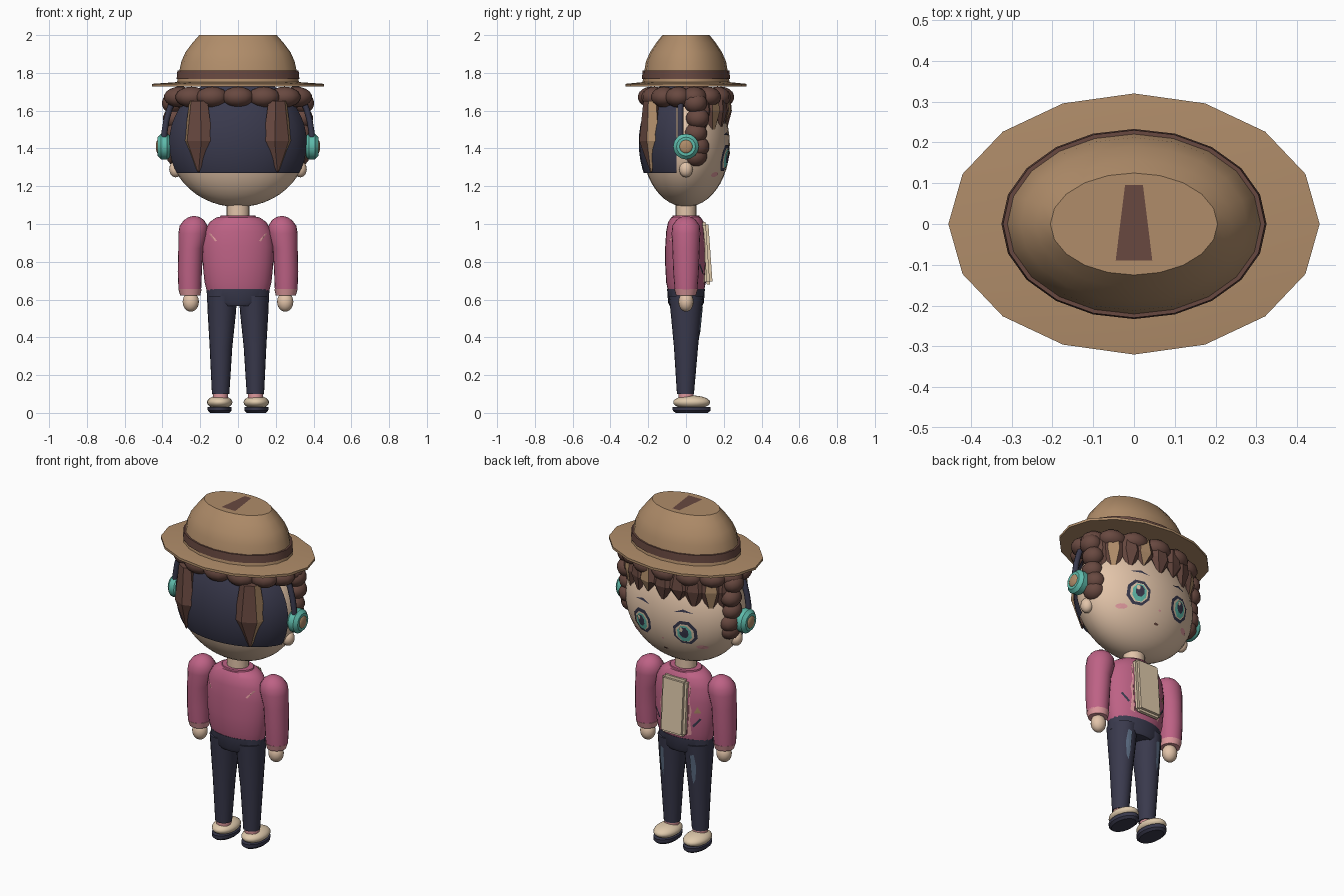
import bpy, bmesh
from math import sin, cos, pi, radians
from mathutils import Matrix, Vector
from mathutils.bvhtree import BVHTree

if "Cube" in bpy.data.objects:
    bpy.data.objects.remove(bpy.data.objects["Cube"])


def material(name, *rgb):
    linear = [(c / 255) ** 2.2 for c in rgb] + [1]
    m = bpy.data.materials.new(name)
    m.use_nodes = True
    m.diffuse_color = linear
    m.node_tree.nodes["Principled BSDF"].inputs["Base Color"].default_value = linear
    return m


SKIN = material("skin", 226, 195, 168)
TAN = material("tan felt", 174, 139, 105)
BROWN = material("dark brown", 104, 74, 66)
NAVY = material("navy", 60, 60, 78)
PINK = material("pink", 188, 98, 132)
BLUSH = material("light pink", 222, 152, 156)
TEAL = material("teal", 95, 186, 170)
DENIM = material("worn denim", 92, 108, 130)
CREAM = material("cream", 222, 200, 170)
smooth = []


def finish(name, bm, mats, is_smooth=True):
    me = bpy.data.meshes.new(name)
    bm.to_mesh(me)
    bm.free()
    for m in mats:
        me.materials.append(m)
    ob = bpy.data.objects.new(name, me)
    bpy.context.collection.objects.link(ob)
    if is_smooth:
        smooth.append(ob)
    return ob


def loft(name, rings, mat, segs=20, place=Matrix()):
    """Stack of ellipses (z, rx, ry, cx, cy), capped at both ends."""
    bm = bmesh.new()
    loops = []
    for z, rx, ry, *c in rings:
        cx, cy = c or (0, 0)
        loops.append([bm.verts.new((cx + rx * cos(2 * pi * i / segs),
                                    cy + ry * sin(2 * pi * i / segs), z)) for i in range(segs)])
    for a, b in zip(loops, loops[1:]):
        for i in range(segs):
            j = (i + 1) % segs
            bm.faces.new((a[i], a[j], b[j], b[i]))
    bm.faces.new(loops[0][::-1])
    bm.faces.new(loops[-1])
    bm.transform(place)
    return finish(name, bm, [mat])


def ball(name, center, radii, mat, segs=16, cut=()):
    """Ellipsoid, optionally trimmed by (point, normal) planes."""
    bm = bmesh.new()
    bmesh.ops.create_uvsphere(bm, u_segments=segs, v_segments=segs * 3 // 4, radius=1)
    bm.transform(Matrix.Translation(center) @ Matrix.Diagonal((*radii, 1)))
    for point, normal in cut:
        bmesh.ops.bisect_plane(bm, geom=bm.verts[:] + bm.edges[:] + bm.faces[:],
                               plane_co=point, plane_no=normal, clear_outer=True)
    return finish(name, bm, [mat])


def plate(name, target, pts, mat, lift=0.004, side=1):
    """Thin painted patch of (x, z) points laid on the target surface."""
    me = target.data
    tree = BVHTree.FromPolygons([v.co for v in me.vertices], [p.vertices[:] for p in me.polygons])

    def drop(x, z):
        hit = tree.ray_cast(Vector((x, side, z)), Vector((0, -side, 0)))[0]
        return Vector((x, (hit.y if hit else 0) + side * lift, z))
    bm = bmesh.new()
    n = len(pts)
    mid = bm.verts.new(drop(sum(p[0] for p in pts) / n, sum(p[1] for p in pts) / n))
    rim = [bm.verts.new(drop(*p)) for p in pts]
    for i in range(n):
        bm.faces.new((mid, rim[i], rim[(i + 1) % n]))
    bm.normal_update()
    bad = [f for f in bm.faces if f.normal.y * side < 0]
    bmesh.ops.reverse_faces(bm, faces=bad)
    return finish(name, bm, [mat], False)


def oval(x, z, rx, rz, n=8):
    return [(x + rx * cos((i + .5) * 2 * pi / n), z + rz * sin((i + .5) * 2 * pi / n)) for i in range(n)]


def lock(name, angle, top, mid, tip, width, depth, tan_face=None, ry=.215):
    """Faceted pointed hair lock hanging on an ellipse round the head."""
    a = radians(angle)
    out = Vector((cos(a) / .34, sin(a) / ry, 0)).normalized()
    across = Vector((-out.y, out.x, 0))
    base = Vector((.34 * cos(a), ry * sin(a), 0))
    bm = bmesh.new()
    rows = []
    for z, k in ((top, .65), (mid, 1), (tip, .06)):
        rows.append([bm.verts.new(base + Vector((0, 0, z)) + across * width * k * cos(i * pi / 3)
                                  + out * depth * k * sin(i * pi / 3)) for i in range(6)])
    for a_row, b_row in zip(rows, rows[1:]):
        for i in range(6):
            j = (i + 1) % 6
            f = bm.faces.new((a_row[i], a_row[j], b_row[j], b_row[i]))
            f.material_index = int(i == tan_face)
    bm.faces.new(rows[0])
    bm.faces.new(rows[-1][::-1])
    bmesh.ops.recalc_face_normals(bm, faces=bm.faces[:])
    return finish(name, bm, [BROWN, TAN], False)


# Hat
loft("hat_brim", [(1.728, .455, .32), (1.742, .455, .32), (1.752, .31, .22)], TAN, 16)
loft("hat_crown", [(1.74, .325, .232), (1.78, .317, .226), (1.86, .3, .212), (1.91, .278, .19),
                   (1.96, .24, .157), (2, .205, .125)], TAN)
loft("hat_band", [(1.768, .325, .233), (1.812, .321, .23)], BROWN)
bm = bmesh.new()
bm.faces.new([bm.verts.new((x, y, 2.001)) for x, y in ((-.045, -.09), (.045, -.09), (.022, .095), (-.022, .095))])
finish("hat_crease", bm, [BROWN], False)

# Head and hair
head = ball("head", (0, 0, 1.42), (.365, .232, .33), SKIN, 32)
ball("back_hair", (0, 0, 1.43), (.372, .25, .36), NAVY, 32,
     [((0, 0, 1.27), (0, 0, -1)), ((0, -.05, 0), (0, 1, 0))])
ball("hair_cap", (0, 0, 1.44), (.36, .235, .33), BROWN, 24, [((0, 0, 1.62), (0, 0, -1))])
for i in range(14):
    a = 2 * pi * (i + .5) / 14
    ball("crown_curl", (.315 * cos(a), .185 * sin(a), 1.672), (.085, .07, .055), BROWN, 12)
for angle, tip, tan_face in ((22, 1.43, None), (40, 1.45, 1), (58, 1.49, None), (72, 1.53, 1), (90, 1.5, None),
                             (107, 1.53, None), (122, 1.48, None), (140, 1.46, 1), (158, 1.43, None)):
    lock("fringe_lock", angle, 1.69, 1.6, tip, .065, .032, tan_face)
for angle, tan_face in ((-52, 0), (-128, 2)):
    lock("back_lock", angle, 1.65, 1.44, 1.275, .085, .055, tan_face, .235)

# Head details on both sides
for s, label in ((1, "left_"), (-1, "right_")):
    for k, z in enumerate((1.64, 1.56, 1.48, 1.41, 1.36)):
        ball(label + "side_curl", (s * (.345 - .006 * k), .05 + .012 * (k % 2), z), (.058, .062, .055), BROWN, 12)
    ball(label + "ear", (s * .33, 0, 1.29), (.034, .036, .043), SKIN)
    turn = Matrix.Translation((s * .36, 0, 1.41)) @ Matrix.Rotation(s * pi / 2, 4, "Y")
    loft(label + "ear_cup", [(0, .055, .055), (.015, .068, .068), (.048, .068, .068), (.066, .05, .05)],
         TEAL, 16, turn)
    ball(label + "cup_centre", (s * .423, 0, 1.41), (.012, .036, .036), TAN)
    # Eye layers, brow and cheek
    for part, rx, rz, dx, dz, mat, lift in (
            ("eye_outline", .07, .075, 0, 0, NAVY, .004), ("eye_white", .054, .058, 0, -.002, CREAM, .007),
            ("iris", .042, .052, 0, -.004, TEAL, .01), ("pupil", .026, .034, 0, .004, NAVY, .013),
            ("eye_glint", .011, .014, .014, .022, CREAM, .016)):
        plate(label + part, head, oval(s * .14 + dx, 1.35 + dz, rx, rz), mat, lift)
    plate(label + "brow", head, [(s * .08, 1.465), (s * .13, 1.487), (s * .19, 1.47), (s * .13, 1.472)], NAVY)
    plate(label + "cheek", head, oval(s * .215, 1.262, .03, .014), BLUSH)
plate("mouth", head, oval(0, 1.215, .016, .006), BROWN)
plate("nose", head, oval(0, 1.285, .008, .006), BLUSH)

# Headphone band
curve = bpy.data.curves.new("headphone_band", "CURVE")
curve.dimensions = "3D"
curve.bevel_depth = .016
curve.bevel_resolution = 2
spline = curve.splines.new("POLY")
spline.points.add(24)
for i, p in enumerate(spline.points):
    p.co = (.393 * cos(pi * i / 24), -.03, 1.42 + .49 * sin(pi * i / 24), 1)
curve.materials.append(NAVY)
bpy.context.collection.objects.link(bpy.data.objects.new("headphone_band", curve))

# Torso
loft("neck", [(1, .06, .055), (1.12, .06, .055)], SKIN)
torso = loft("jacket", [(.645, .165, .095), (.69, .177, .105), (.78, .186, .11), (.88, .19, .11), (.96, .178, .105),
                        (1.01, .15, .095), (1.035, .115, .078), (1.04, .08, .062)], PINK, 28)
loft("collar", [(1.025, .1, .075), (1.045, .092, .07), (1.046, .07, .06)], PINK)
bm = bmesh.new()
bmesh.ops.create_cube(bm, size=1)
bm.transform(Matrix.Translation((0, .107, .845)) @ Matrix.Rotation(radians(4), 4, "X")
             @ Matrix.Diagonal((.16, .045, .33, 1)))
bmesh.ops.bevel(bm, geom=bm.edges[:], offset=.014, segments=2, affect="EDGES")
finish("shirt_front", bm, [CREAM])
for s, label in ((1, "left_"), (-1, "right_")):
    plate(label + "lapel", torso, [(s * .075, .99), (s * .095, .97), (s * .088, .9), (s * .104, .83),
                                   (s * .092, .77), (s * .1, .69), (s * .075, .68)], BLUSH)
    plate(label + "back_slit", torso, [(s * .155, .95), (s * .145, .95), (s * .11, .91), (s * .122, .908)],
          BLUSH, .004, -1)
    plate(label + "front_slit", torso, [(s * .105, .745), (s * .113, .735), (s * .15, .785), (s * .142, .79)], NAVY)
    # Arm, cuff and hand
    loft(label + "sleeve", [(.65, .06, .06, s * .255, 0), (.75, .064, .068, s * .255, 0),
                            (.87, .066, .072, s * .25, 0), (.95, .078, .076, s * .238, 0),
                            (.99, .074, .073, s * .235, 0), (1.02, .054, .053, s * .233, 0),
                            (1.037, .028, .028, s * .232, 0), (1.042, .006, .006, s * .232, 0)], PINK)
    loft(label + "cuff", [(.622, .053, .053, s * .253, 0), (.655, .062, .062, s * .254, 0)], BLUSH)
    ball(label + "hand", (s * .25, 0, .588), (.043, .04, .052), SKIN)
    # Leg
    leg = loft(label + "trouser_leg", [(.1, .046, .045, s * .092, -.003), (.35, .06, .064, s * .09, 0),
                                       (.52, .074, .08, s * .086, 0), (.62, .08, .09, s * .084, 0)], NAVY)
    plate(label + "worn_patch", leg, [(s * .085, .56), (s * .11, .57), (s * .118, .5), (s * .112, .42),
                                      (s * .098, .39), (s * .09, .45)], DENIM, .005)
    # Foot
    loft(label + "sock", [(.07, .04, .04, s * .093, 0), (.112, .041, .041, s * .093, 0)], BLUSH)
    ball(label + "shoe", (s * .097, .03, .056), (.067, .098, .036), CREAM, 20)
    loft(label + "sole", [(0, .05, .085, s * .097, .03), (.012, .063, .1, s * .097, .03),
                          (.032, .064, .101, s * .097, .03)], NAVY)
plate("chest_badge", torso, [(-.115, .82), (-.15, .82), (-.132, .86)], TAN)
loft("trouser_hips", [(.565, .12, .085), (.585, .164, .095), (.655, .166, .1)], NAVY, 24)

# Smooth shading with sharp edges kept
bpy.ops.object.select_all(action="DESELECT")
for ob in smooth:
    ob.select_set(True)
bpy.context.view_layer.objects.active = smooth[0]
bpy.ops.object.shade_smooth_by_angle(angle=radians(35))
